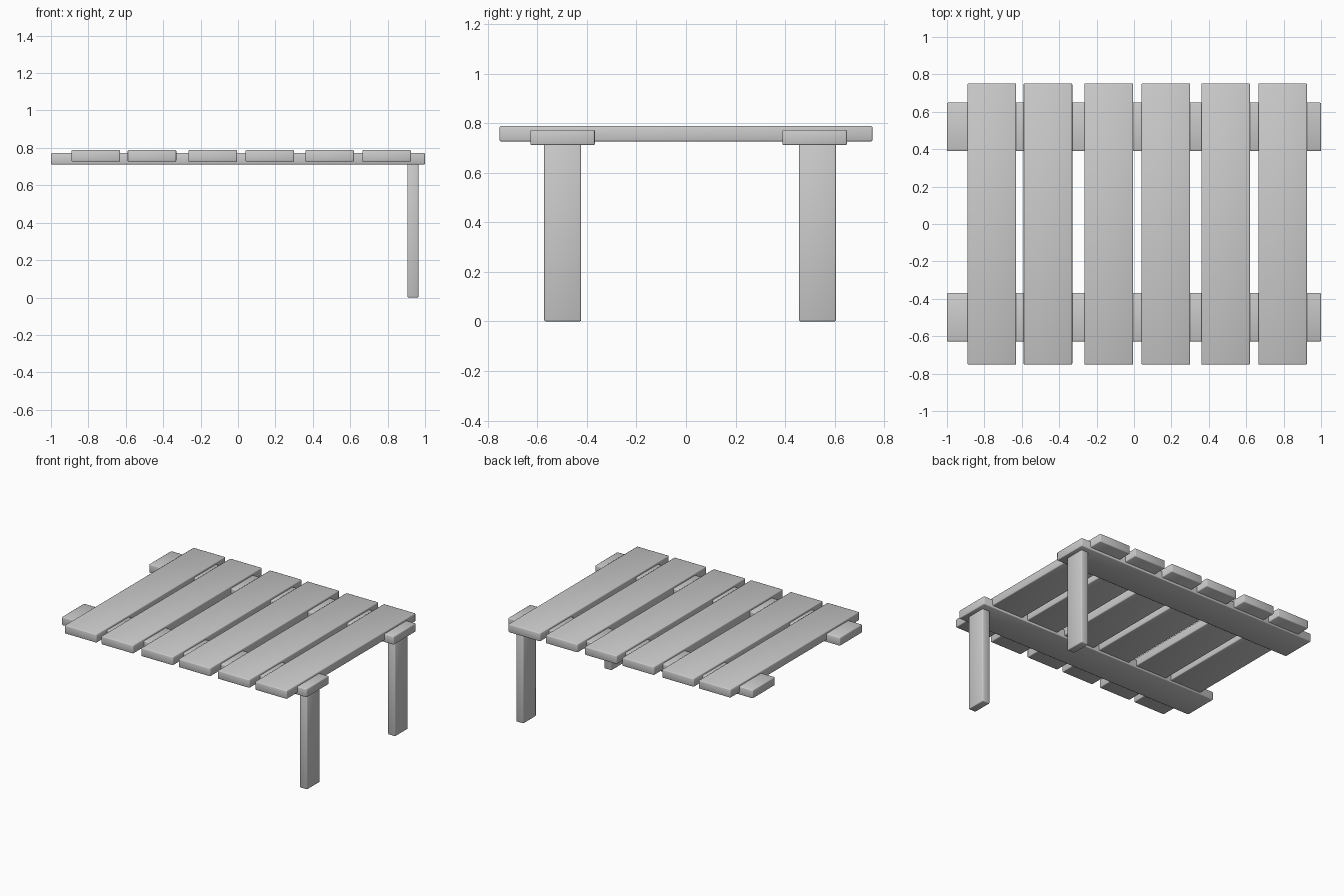
import bpy
import bmesh
import math

if "Cube" in bpy.data.objects:
    bpy.data.objects.remove(bpy.data.objects["Cube"])


def board(name, x, y, z, bevel=0.006):
    """Softly bevelled box spanning the (min, max) ranges x, y, z."""
    bm = bmesh.new()
    bmesh.ops.create_cube(bm, size=1.0)
    for v in bm.verts:
        v.co = [(r[1] - r[0]) * c for r, c in zip((x, y, z), v.co)]
    bmesh.ops.bevel(bm, geom=bm.edges[:], offset=bevel, segments=2,
                    profile=0.5, affect='EDGES')
    mesh = bpy.data.meshes.new(name)
    bm.to_mesh(mesh)
    bm.free()
    obj = bpy.data.objects.new(name, mesh)
    obj.location = [(r[0] + r[1]) / 2 for r in (x, y, z)]
    bpy.context.collection.objects.link(obj)
    bpy.ops.object.select_all(action='DESELECT')
    obj.select_set(True)
    bpy.context.view_layer.objects.active = obj
    bpy.ops.object.shade_smooth_by_angle(angle=math.radians(50))
    return obj


# Tabletop planks, slightly unevenly spaced
for i, x in enumerate((-0.89, -0.59, -0.265, 0.04, 0.36, 0.665)):
    board(f"plank_{i + 1}", (x, x + 0.26), (-0.752, 0.752), (0.726, 0.788))

# Long rails sunk into the underside of the planks
board("front_rail", (-1, 1), (-0.628, -0.368), (0.711, 0.773))
board("back_rail", (-1, 1), (0.389, 0.649), (0.711, 0.773))

# Only the right-hand end has legs
board("front_leg", (0.905, 0.965), (-0.572, -0.423), (0, 0.72))
board("back_leg", (0.905, 0.965), (0.456, 0.605), (0, 0.72))
